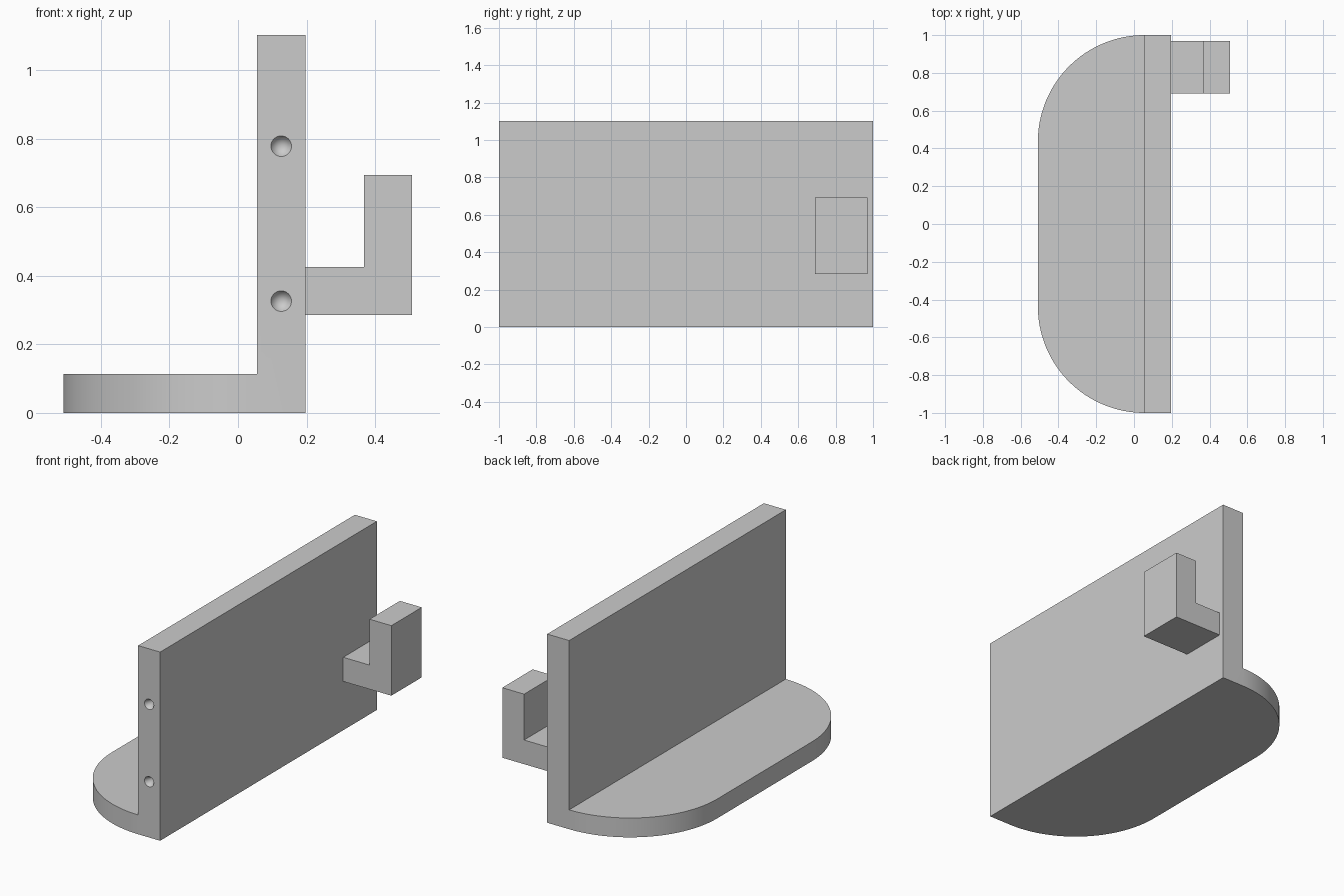
import bpy, bmesh, math
from mathutils import Matrix

cube = bpy.data.objects.get("Cube")
if cube:
    bpy.data.objects.remove(cube, do_unlink=True)

grey = bpy.data.materials.new("light grey")
grey.use_nodes = True
colour = (0.6, 0.6, 0.6, 1)
grey.diffuse_color = colour
grey.node_tree.nodes["Principled BSDF"].inputs["Base Color"].default_value = colour

# Main dimensions
WALL_X, BACK_X, SHELF_X = 0.055, 0.197, -0.509
HEIGHT, SHELF_H = 1.102, 0.113
RADIUS = WALL_X - SHELF_X


def make_object(name, bm):
    bmesh.ops.recalc_face_normals(bm, faces=bm.faces)
    mesh = bpy.data.meshes.new(name)
    bm.to_mesh(mesh)
    bm.free()
    mesh.materials.append(grey)
    obj = bpy.data.objects.new(name, mesh)
    bpy.context.collection.objects.link(obj)
    return obj


def extrude(bm, faces, vector):
    """Extrude the faces, keeping the originals as the closing cap."""
    made = bmesh.ops.extrude_face_region(bm, geom=faces, use_keep_orig=True)["geom"]
    bmesh.ops.translate(bm, vec=vector,
                        verts=[g for g in made if isinstance(g, bmesh.types.BMVert)])
    return [g for g in made if isinstance(g, bmesh.types.BMFace)]


def activate(obj):
    bpy.ops.object.select_all(action='DESELECT')
    obj.select_set(True)
    bpy.context.view_layer.objects.active = obj


# Round-cornered shelf and upright wall in one solid
bm = bmesh.new()
STEPS = 32
arc = []
for i in range(STEPS + 1):
    a = math.pi / 2 * i / STEPS
    arc.append((WALL_X - RADIUS * math.sin(a), 1 - RADIUS + RADIUS * math.cos(a)))
outline = arc + [(x, -y) for x, y in reversed(arc)]
verts = [bm.verts.new((x, y, 0)) for x, y in outline]
corners = [bm.verts.new((BACK_X, y, 0)) for y in (-1, 1)]
shelf = bm.faces.new(verts)
strip = bm.faces.new([verts[0], verts[-1], *corners])
tops = extrude(bm, [shelf, strip], (0, 0, SHELF_H))
wall_top = max(tops, key=lambda f: f.calc_center_median().x)
raised = bmesh.ops.extrude_discrete_faces(bm, faces=[wall_top])["faces"]
bmesh.ops.translate(bm, vec=(0, 0, HEIGHT - SHELF_H), verts=raised[0].verts)
# Merge the flat seams
bmesh.ops.recalc_face_normals(bm, faces=bm.faces)
bmesh.ops.dissolve_limit(bm, angle_limit=0.01, verts=bm.verts, edges=bm.edges)
bracket = make_object("shelf_bracket", bm)

# Conical screw holes in the front end of the wall
bm = bmesh.new()
for z in (0.326, 0.778):
    place = Matrix.Translation(((WALL_X + BACK_X) / 2, -1, z)) @ Matrix.Rotation(math.pi / 2, 4, 'X')
    bmesh.ops.create_cone(bm, cap_ends=True, segments=32, radius1=0, radius2=0.06,
                          depth=0.1, matrix=place)
bmesh.ops.remove_doubles(bm, verts=bm.verts, dist=0.0001)
cutter = make_object("screw_hole_cutter", bm)
cutter.hide_render = True
cut = bracket.modifiers.new("screw holes", 'BOOLEAN')
cut.operation = 'DIFFERENCE'
cut.solver = 'EXACT'
cut.object = cutter
activate(bracket)
bpy.ops.object.modifier_apply(modifier=cut.name)
bpy.data.objects.remove(cutter, do_unlink=True)
bpy.ops.object.shade_smooth_by_angle(angle=math.radians(25))

# L-shaped hook on the back of the wall
bm = bmesh.new()
profile = [(BACK_X, 0.285), (0.508, 0.285), (0.508, 0.694),
           (0.367, 0.694), (0.367, 0.426), (BACK_X, 0.426)]
side = bm.faces.new([bm.verts.new((x, 0.69, z)) for x, z in profile])
extrude(bm, [side], (0, 0.28, 0))
make_object("hook", bm)
